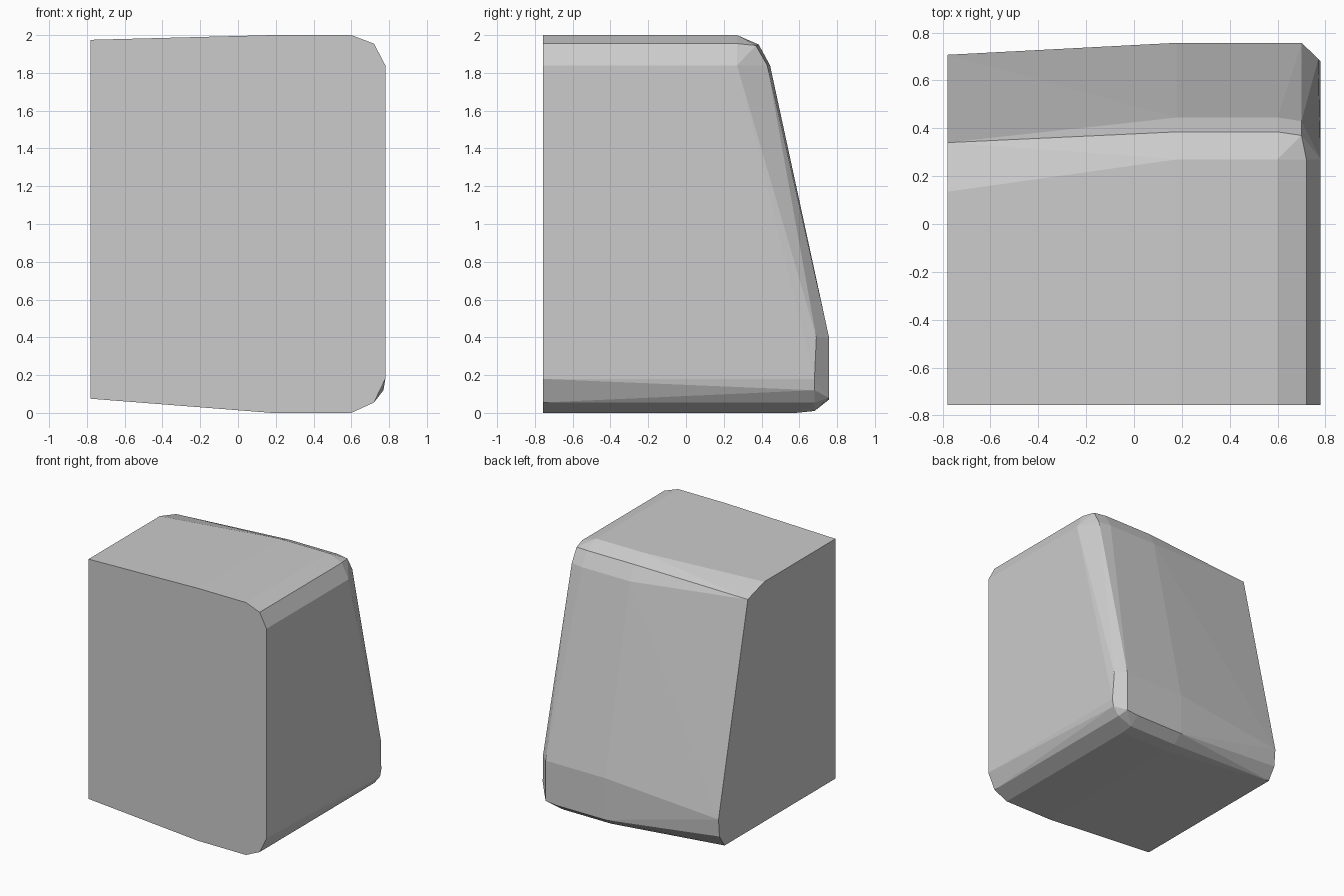
import bpy, bmesh

if "Cube" in bpy.data.objects:
    bpy.data.objects.remove(bpy.data.objects["Cube"])

FRONT = -0.757

# Cross-sections (y, z) across the block: x -> back outline from bottom to top
main = [(0.58, 0.0), (0.68, 0.01), (0.757, 0.07), (0.757, 0.40),
        (0.445, 1.84), (0.385, 1.95), (0.27, 2.0)]
sections = [
    (-0.78, [(0.63, 0.075), (0.695, 0.17), (0.707, 0.31),
             (0.34, 1.913), (0.135, 1.975)]),
    (0.18, main),
    (0.60, main),
    (0.70, [(0.757, 0.08), (0.757, 0.40), (0.43, 1.84), (0.37, 1.945)]),
    (0.72, [(0.68, 0.055), (0.27, 1.955)]),
    (0.77, [(0.68, 0.12), (0.69, 0.40)]),
    (0.78, [(0.56, 0.18), (0.68, 0.18), (0.27, 1.84)]),
]

# Rounded block: skin the convex hull over the sections
bm = bmesh.new()
for x, outline in sections:
    for y, z in outline:
        bm.verts.new((x, y, z))
    if x not in (0.70, 0.77):
        bm.verts.new((x, FRONT, outline[0][1]))
        bm.verts.new((x, FRONT, outline[-1][1]))
hull = bmesh.ops.convex_hull(bm, input=bm.verts[:])
loose = {v for v in hull["geom_interior"] + hull["geom_unused"]
         if isinstance(v, bmesh.types.BMVert)}
bmesh.ops.delete(bm, geom=list(loose), context='VERTS')
bmesh.ops.dissolve_limit(bm, angle_limit=0.01, verts=bm.verts[:], edges=bm.edges[:])
bmesh.ops.recalc_face_normals(bm, faces=bm.faces[:])

mesh = bpy.data.meshes.new("rounded_block")
bm.to_mesh(mesh)
bm.free()
bpy.context.collection.objects.link(bpy.data.objects.new("rounded_block", mesh))
